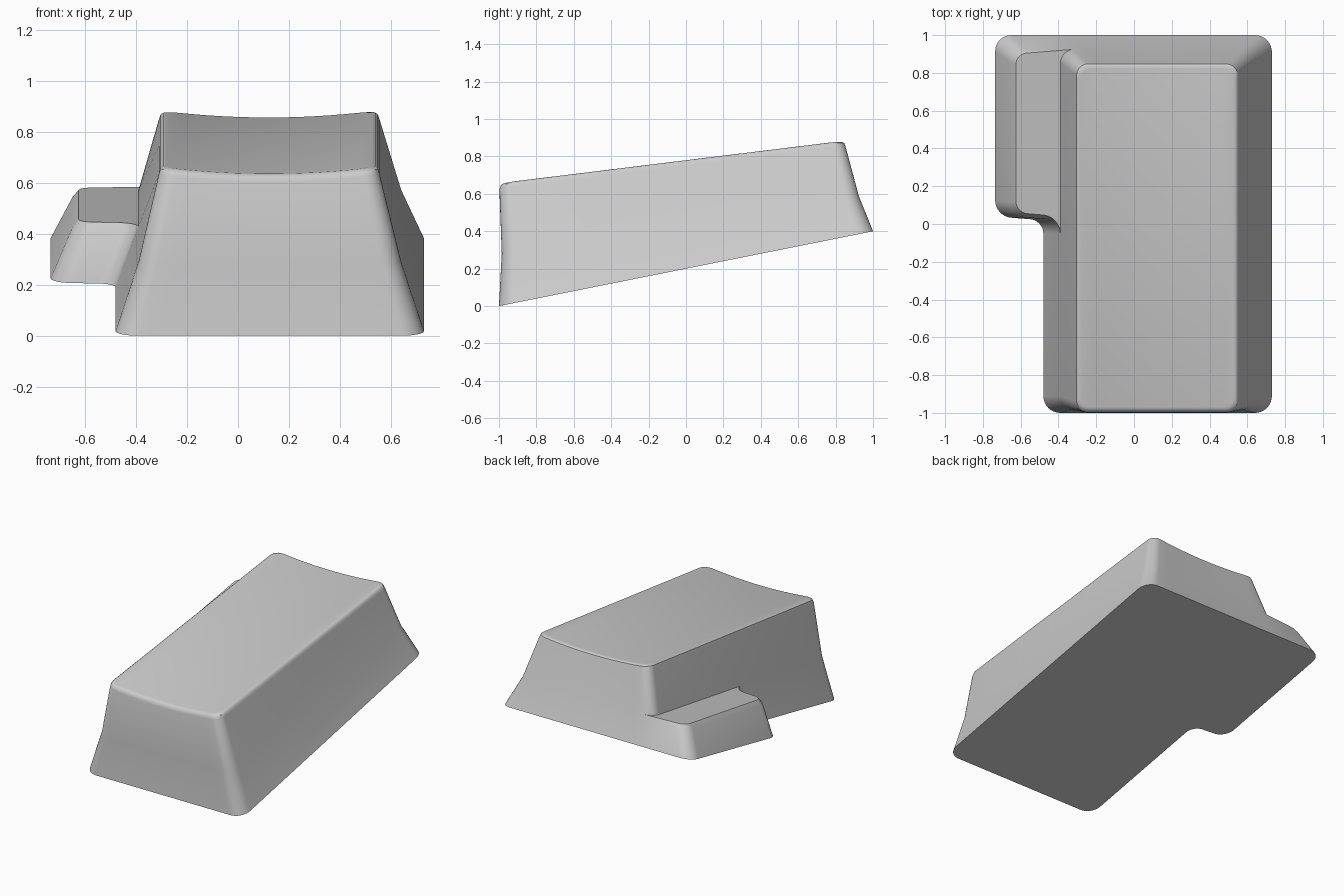
import bpy, bmesh, math
from mathutils import Vector

if "Cube" in bpy.data.objects:
    bpy.data.objects.remove(bpy.data.objects["Cube"])

N = 8          # segments per rounded corner
SUBS = 12      # points along the curved front and back edges
STEP_Y = -0.05  # where the step's inner fillet meets the main wall


def fillet(prev, p, nxt, r):
    """Circular-style corner, trimmed r along both edges."""
    p, prev, nxt = Vector(p), Vector(prev), Vector(nxt)
    a = p + (prev - p).normalized() * r
    b = p + (nxt - p).normalized() * r
    w = math.sqrt(0.5)
    pts = []
    for i in range(N + 1):
        t = i / N
        ka, kp, kb = (1 - t) ** 2, 2 * w * t * (1 - t), t * t
        pts.append((a * ka + p * kp + b * kb) / (ka + kp + kb))
    return pts


def between(a, b):
    return [a.lerp(b, i / (SUBS + 1)) for i in range(1, SUBS + 1)]


def main_outline(x0, x1, y0, y1, r):
    """Front chain, back chain and one extra point on the left wall."""
    c = [(x0, y0), (x1, y0), (x1, y1), (x0, y1)]
    arcs = [fillet(c[i - 1], c[i], c[(i + 1) % 4], r) for i in range(4)]
    front = arcs[0] + between(arcs[0][-1], arcs[1][0]) + arcs[1]
    back = arcs[2] + between(arcs[2][-1], arcs[3][0]) + arcs[3]
    return front, back, [Vector((x0, STEP_Y))]


def step_outline(left, inner, front, back, r):
    """Back corner, front corner and concave inner corner of the low step."""
    d, e, f = (left, back), (left, front + 0.02), (inner, front)
    return (fillet((inner, back), d, e, r) + fillet(d, e, f, r)
            + fillet(e, f, (inner, -1), front - STEP_Y))


# Height rules for the tilted base, step and dished top
def base_z(p):
    return 0.2 + 0.2 * p.y


def mid_z(p):
    return 0.437 + 0.16 * p.y


def top_z(p, drop=0):
    dish = 0.026 * (1 - min(1, ((p.x - 0.12) / 0.42) ** 2))
    return 0.781 + 0.123 * p.y - dish - drop


bm = bmesh.new()


def add(points, height):
    return [bm.verts.new((p.x, p.y, height(p))) for p in points]


def bridge(lower, upper, closed=True):
    for i in range(len(lower) if closed else len(lower) - 1):
        j = (i + 1) % len(lower)
        face = list(dict.fromkeys([lower[i], lower[j], upper[j], upper[i]]))
        if len(face) > 2:
            bm.faces.new(face)


# Base outline, covering the main body and the step
bf, bb, _ = main_outline(-0.48, 0.73, -1, 1, 0.09)
base = add(bf + bb[:-N] + step_outline(-0.735, -0.48, 0.02, 1, 0.085), base_z)
bm.faces.new(base[::-1])

# Middle outline, where the slope of the walls changes
mf, mb, ml = main_outline(-0.39, 0.64, -0.985, 0.925, 0.075)
mid_front, mid_back, mid_left = (add(c, mid_z) for c in (mf, mb, ml))
rim_pts = step_outline(-0.65, -0.39, 0.02, 0.925, 0.075)
rim = add(rim_pts[:-1], mid_z)
for i, v in enumerate(rim):
    v.co.z -= 0.03 * min(1, (len(rim) - i) / N)
bridge(base, mid_front + mid_back[:-N] + rim + mid_left)

# Step top with a softened rim
lip = add(step_outline(-0.625, -0.39, 0.04, 0.905, 0.06)[:-1], mid_z)
corner = mid_back[-N - 1:]
bridge([corner[0]] + rim + mid_left, [corner[0]] + lip + mid_left, False)
bm.faces.new([corner[0]] + lip + mid_left + corner[:0:-1])

# Upper walls and rounded top lip
ring = mid_front + mid_back + mid_left
for inset, drop in ((0, 0.028), (0.006, 0.01), (0.016, 0.002), (0.028, 0)):
    f, b, l = main_outline(-0.31 + inset, 0.555 - inset,
                           -0.997 + inset, 0.853 - inset, 0.06)
    new = add(f + b + l, lambda p: top_z(p, drop))
    bridge(ring, new)
    ring = new

# Dished top, made of strips running front to back
count = len(mid_front)
front, back, left = ring[:count], ring[count:2 * count][::-1], ring[-1]
for i in range(count - 1):
    face = [front[i], front[i + 1], back[i + 1], back[i]]
    bm.faces.new(face + [left] if i == 0 else face)

bmesh.ops.recalc_face_normals(bm, faces=bm.faces)
mesh = bpy.data.meshes.new("keycap")
bm.to_mesh(mesh)
bm.free()

# Single plain grey
grey = bpy.data.materials.new("light_grey")
grey.use_nodes = True
colour = (0.6, 0.6, 0.6, 1)
grey.diffuse_color = colour
grey.node_tree.nodes["Principled BSDF"].inputs["Base Color"].default_value = colour
mesh.materials.append(grey)

keycap = bpy.data.objects.new("keycap", mesh)
bpy.context.collection.objects.link(keycap)
bpy.context.view_layer.objects.active = keycap
keycap.select_set(True)
bpy.ops.object.shade_smooth_by_angle(angle=math.radians(35))
